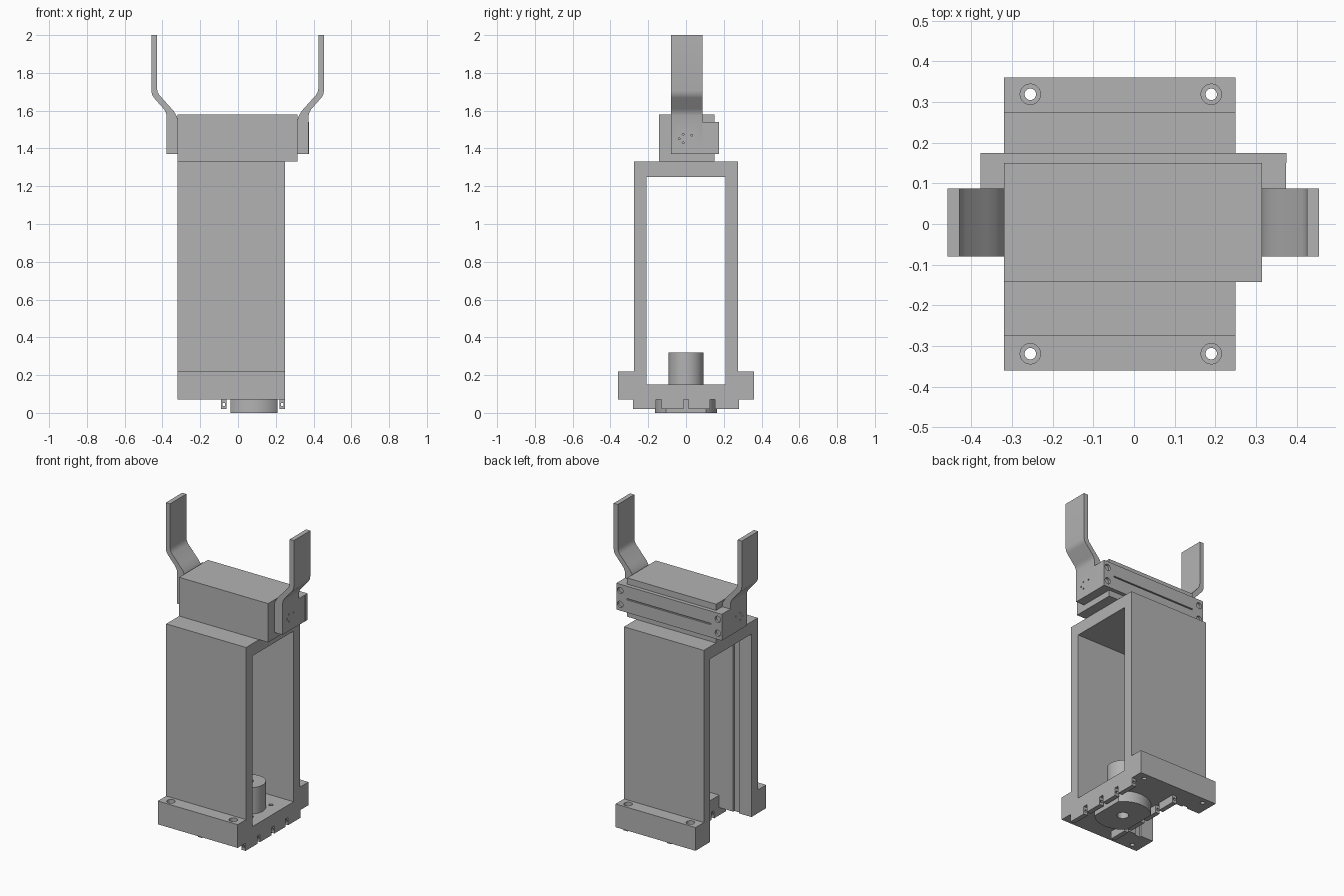
import bpy, bmesh
from mathutils import Matrix, Vector

if "Cube" in bpy.data.objects:
    bpy.data.objects.remove(bpy.data.objects["Cube"], do_unlink=True)

grey = bpy.data.materials.new("plain grey")
grey.use_nodes = True
grey.diffuse_color = (0.45, 0.45, 0.45, 1)
grey.node_tree.nodes["Principled BSDF"].inputs["Base Color"].default_value = grey.diffuse_color


def finish(name, bm):
    bmesh.ops.recalc_face_normals(bm, faces=bm.faces)
    mesh = bpy.data.meshes.new(name)
    bm.to_mesh(mesh)
    bm.free()
    mesh.materials.append(grey)
    ob = bpy.data.objects.new(name, mesh)
    bpy.context.collection.objects.link(ob)
    return ob


def box(name, x, y, z):
    bm = bmesh.new()
    bmesh.ops.create_cube(bm, size=1)
    for v in bm.verts:
        v.co = Vector([(r[0] + r[1]) / 2 + c * (r[1] - r[0]) for r, c in zip((x, y, z), v.co)])
    return finish(name, bm)


def cyl(name, centre, radius, depth, axis="Z", sides=48):
    bm = bmesh.new()
    bmesh.ops.create_cone(bm, cap_ends=True, segments=sides, radius1=radius, radius2=radius, depth=depth)
    turn = {"X": Matrix.Rotation(1.570796, 4, "Y"), "Y": Matrix.Rotation(1.570796, 4, "X"), "Z": Matrix()}
    bm.transform(Matrix.Translation(centre) @ turn[axis])
    return finish(name, bm)


def prism(name, outline, y0, y1):
    bm = bmesh.new()
    face = bm.faces.new([bm.verts.new((x, y0, z)) for x, z in outline])
    ext = bmesh.ops.extrude_face_region(bm, geom=[face])["geom"]
    bmesh.ops.translate(bm, vec=(0, y1 - y0, 0), verts=[g for g in ext if isinstance(g, bmesh.types.BMVert)])
    return finish(name, bm)


def combine(ob, tools, operation="DIFFERENCE"):
    for tool in tools:
        tool.hide_render = True
        mod = ob.modifiers.new("cut", "BOOLEAN")
        mod.operation, mod.solver, mod.object = operation, "EXACT", tool
        bpy.context.view_layer.objects.active = ob
        bpy.ops.object.modifier_apply(modifier=mod.name)
        bpy.data.objects.remove(tool, do_unlink=True)
    return ob


LEFT, RIGHT = 0.25, -0.32       # housing ends along x
MOTOR_X = 0.085
parts = []

# Front and back walls with a shallow inner groove
for label, s in (("front", -1), ("back", 1)):
    wall = box(label + "_wall", (RIGHT, LEFT), sorted((s * 0.21, s * 0.275)), (0.07, 1.33))
    groove = box("groove", (-0.23, -0.19), sorted((s * 0.2, s * 0.222)), (0.05, 1.25))
    parts.append(combine(wall, [groove]))

    # Mounting flange with counterbored screw holes
    flange = box(label + "_flange", (RIGHT, LEFT), sorted((s * 0.275, s * 0.36)), (0.07, 0.22))
    holes = []
    for x in (-0.255, 0.19):
        holes.append(cyl("bore", (x, s * 0.319, 0.22), 0.025, 0.06))
        holes.append(cyl("hole", (x, s * 0.319, 0.15), 0.014, 0.4))
    parts.append(combine(flange, holes))

# Roof and floor between the walls
parts.append(box("roof", (RIGHT, LEFT), (-0.21, 0.21), (1.25, 1.33)))
floor = box("floor", (-0.09, LEFT), (-0.21, 0.21), (0.07, 0.15))
holes = [cyl("hole", (MOTOR_X, 0, 0.1), 0.034, 0.3)]
holes += [cyl("hole", (MOTOR_X + i * 0.08, j * 0.1, 0.1), 0.013, 0.3, sides=24) for i in (-1, 1) for j in (-1, 1)]
parts.append(combine(floor, holes))

# Notched hollow rails under the floor
for label, x0, x1 in (("right", -0.09, -0.06), ("left", 0.22, LEFT)):
    rail = box(label + "_rail", (x0, x1), (-0.28, 0.28), (0.02, 0.07))
    cuts = [box("notch", (x0 - 0.1, x1 + 0.1), (y - 0.014, y + 0.014), (0, 0.08)) for y in (-0.145, 0, 0.14)]
    mid = (x0 + x1) / 2
    cuts.append(box("channel", (mid - 0.007, mid + 0.007), (-0.4, 0.4), (0.037, 0.053)))
    parts.append(combine(rail, cuts))

# Shaft boss and flat-sided bearing cap
boss = cyl("shaft_boss", (MOTOR_X, 0, 0.235), 0.093, 0.17)
parts.append(combine(boss, [cyl("hole", (MOTOR_X, 0, 0.25), 0.022, 0.3)]))
cap = cyl("bearing_cap", (MOTOR_X, 0, 0.035), 0.165, 0.07)
combine(cap, [box("flats", (-0.04, 0.21), (-0.3, 0.3), (-0.1, 0.2))], "INTERSECT")
parts.append(combine(cap, [cyl("hole", (MOTOR_X, 0, 0.05), 0.034, 0.3)]))

# Head block on top
parts.append(box("head_block", (RIGHT, 0.315), (-0.143, 0.15), (1.33, 1.58)))

# Back strap of the fork, with a seam and end screw holes
strap = box("fork_strap", (-0.378, 0.375), (0.15, 0.175), (1.37, 1.54))
cuts = [box("seam", (-0.3, 0.3), (0.165, 0.2), (1.452, 1.46))]
cuts += [cyl("hole", (x, 0.175, z), 0.02, 0.03, "Y", 24) for x in (-0.35, 0.347) for z in (1.41, 1.5)]
parts.append(combine(strap, cuts))

# Bent fork arms with side tabs
arm_outline = [(0.315, 1.37), (0.376, 1.37), (0.376, 1.575), (0.381, 1.593), (0.39, 1.608),
               (0.443, 1.668), (0.453, 1.684), (0.457, 1.705), (0.457, 2.0), (0.427, 2.0),
               (0.427, 1.715), (0.423, 1.697), (0.414, 1.682), (0.36, 1.622),
               (0.338, 1.597), (0.322, 1.57), (0.315, 1.545)]
for label, s in (("right", -1), ("left", 1)):
    arm = prism(label + "_fork_arm", [(s * x - 0.002, z) for x, z in arm_outline], -0.08, 0.087)
    dots = [cyl("dot", (s * 0.376, y, z), 0.005, 0.04, "X", 12)
            for y, z in ((-0.015, 1.43), (-0.015, 1.475), (0.03, 1.47), (-0.035, 1.452))]
    parts.append(combine(arm, dots))
    tab = sorted((s * 0.315 - 0.002, s * 0.376 - 0.002))
    parts.append(box(label + "_fork_tab", tab, (0.087, 0.15), (1.37, 1.54)))

# Smooth curved surfaces, keep edges crisp
bpy.ops.object.select_all(action="DESELECT")
for ob in parts:
    ob.select_set(True)
bpy.context.view_layer.objects.active = parts[0]
bpy.ops.object.shade_smooth_by_angle(angle=0.52)
